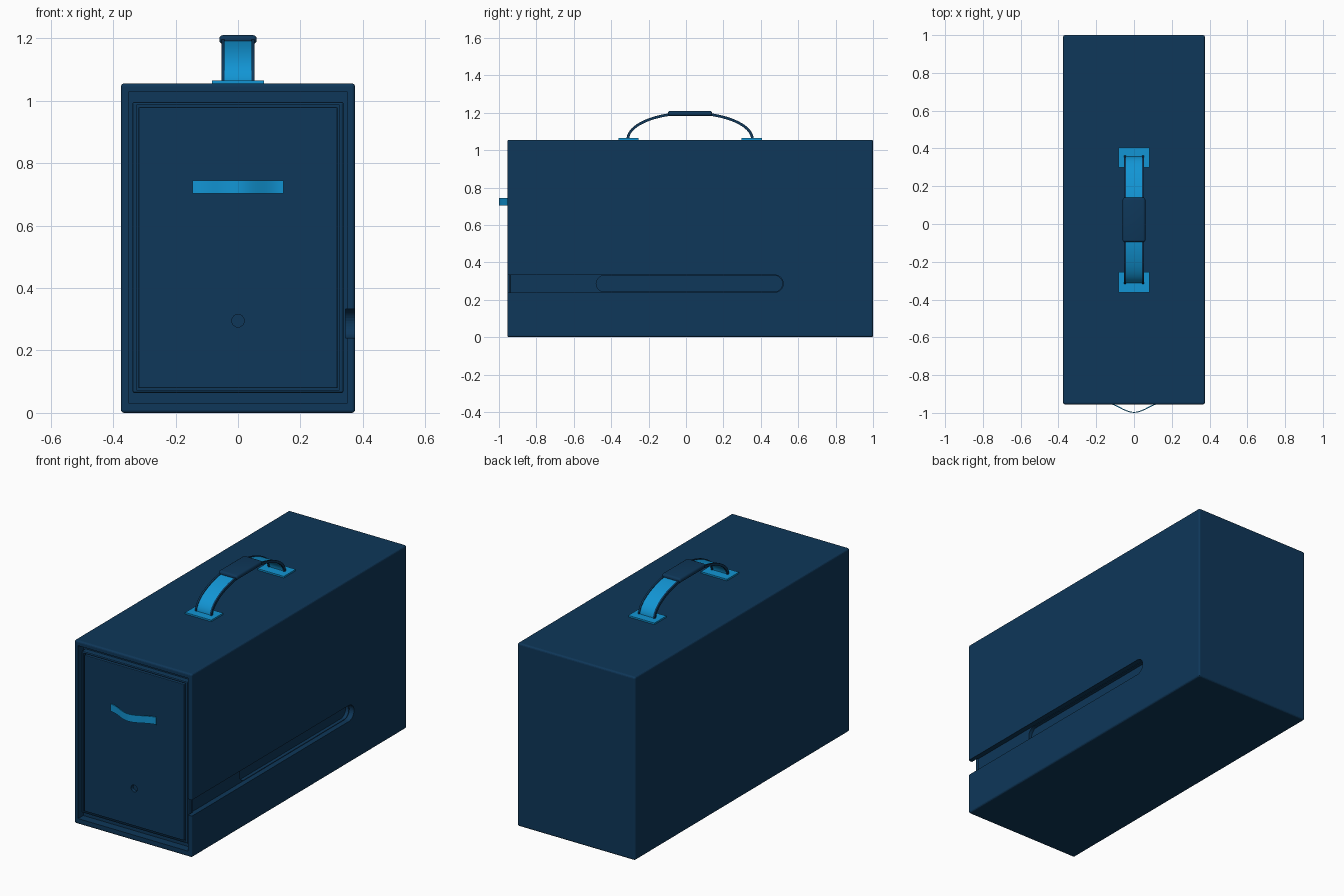
import bpy, bmesh, math
from mathutils import Vector

if "Cube" in bpy.data.objects:
    bpy.data.objects.remove(bpy.data.objects["Cube"], do_unlink=True)


def material(name, rgb):
    m = bpy.data.materials.new(name)
    m.use_nodes = True
    m.diffuse_color = (*rgb, 1)
    m.node_tree.nodes["Principled BSDF"].inputs["Base Color"].default_value = (*rgb, 1)
    return m


NAVY = material("navy blue", (0.0044, 0.038, 0.1))
AZURE = material("azure blue", (0.006, 0.3, 0.66))


def finish(name, bm, mat, smooth=False):
    bmesh.ops.recalc_face_normals(bm, faces=bm.faces)
    me = bpy.data.meshes.new(name)
    bm.to_mesh(me)
    bm.free()
    me.materials.append(mat)
    ob = bpy.data.objects.new(name, me)
    bpy.context.collection.objects.link(ob)
    if smooth:
        activate(ob)
        bpy.ops.object.shade_smooth_by_angle(angle=math.radians(40))
    return ob


def activate(ob):
    bpy.ops.object.select_all(action='DESELECT')
    ob.select_set(True)
    bpy.context.view_layer.objects.active = ob


def box(name, lo, hi, mat, bevel=0, segments=2, smooth=False):
    bm = bmesh.new()
    bmesh.ops.create_cube(bm, size=1)
    for v in bm.verts:
        v.co = [l + (c + 0.5) * (h - l) for l, h, c in zip(lo, hi, v.co)]
    if bevel:
        bmesh.ops.bevel(bm, geom=bm.edges[:], offset=bevel, segments=segments,
                        affect='EDGES', profile=0.5)
    return finish(name, bm, mat, smooth)


def prism(name, points, push):
    """Extrude a closed outline along a vector."""
    bm = bmesh.new()
    face = bm.faces.new([bm.verts.new(p) for p in points])
    ext = bmesh.ops.extrude_face_region(bm, geom=[face])
    bmesh.ops.translate(bm, vec=push, verts=[g for g in ext["geom"] if isinstance(g, bmesh.types.BMVert)])
    return finish(name, bm, NAVY)


def cut(target, cutter):
    mod = target.modifiers.new("cut", 'BOOLEAN')
    mod.operation, mod.solver, mod.object = 'DIFFERENCE', 'EXACT', cutter
    activate(target)
    bpy.ops.object.modifier_apply(modifier=mod.name)
    bpy.data.objects.remove(cutter, do_unlink=True)


def ribbon(name, path, across, thick, mat):
    """Thin strip swept along a path, thickened along the path normal."""
    bm = bmesh.new()
    rows = []
    for i, p in enumerate(path):
        t = (path[min(i + 1, len(path) - 1)] - path[max(i - 1, 0)]).normalized()
        n = t.cross(across).normalized() * thick / 2
        rows.append([bm.verts.new(p + a + b) for a, b in
                     ((across, n), (across, -n), (-across, -n), (-across, n))])
    for r, s in zip(rows, rows[1:]):
        for k in range(4):
            bm.faces.new((r[k], r[(k + 1) % 4], s[(k + 1) % 4], s[k]))
    bm.faces.new(rows[0])
    bm.faces.new(rows[-1])
    return finish(name, bm, mat, True)


def stadium(x, y0, y1, z, r, n=16):
    pts = []
    for centre, start in ((y1 - r, -90), (y0 + r, 90)):
        for i in range(n + 1):
            a = math.radians(start + 180 * i / n)
            pts.append((x, centre + r * math.cos(a), z + r * math.sin(a)))
    return pts


# Case with front opening and stepped side slot
case = box("case", (-0.375, -0.955, 0), (0.375, 1, 1.055), NAVY, 0.01, 3)
cut(case, box("opening", (-0.35, -1.2, 0.032), (0.35, -0.908, 1.028), NAVY))
cut(case, prism("slot", stadium(0.345, -1.3, 0.52, 0.286, 0.046), (0.1, 0, 0)))
cut(case, prism("deep_slot", stadium(0.325, -0.48, 0.515, 0.286, 0.043), (0.1, 0, 0)))

# Raised frame around the door
frame = box("door_frame", (-0.338, -0.94, 0.064), (0.338, -0.9, 0.996), NAVY, 0.006)
cut(frame, box("frame_hole", (-0.325, -1.2, 0.073), (0.325, -0.8, 0.986), NAVY))

# Door with a round keyhole
door = box("door", (-0.319, -0.945, 0.079), (0.319, -0.9, 0.979), NAVY, 0.004)
ring = [(0.02 * math.cos(i * math.pi / 12), -1, 0.295 + 0.02 * math.sin(i * math.pi / 12))
        for i in range(24)]
cut(door, prism("keyhole", ring, (0, 0.075, 0)))

# Bowed pull strap on the door
pull = [Vector((x, -0.949 - 0.024 * (1 + math.cos(math.pi * x / 0.145)), 0.724))
        for x in [0.145 * (i / 16 - 1) for i in range(33)]]
ribbon("door_pull", pull, Vector((0, 0, 0.021)), 0.005, AZURE)

# Arched carrying strap with dark piping
MID = 0.022
arc = [Vector((0, MID - 0.333 * math.cos(a), 1.058 + 0.14 * math.sin(a)))
       for a in [math.pi * i / 40 for i in range(41)]]
ribbon("handle_strap", arc, Vector((0.046, 0, 0)), 0.006, AZURE)
for side, name in ((-1, "right"), (1, "left")):
    off = Vector((side * 0.048, 0, 0))
    ribbon(f"handle_piping_{name}", [p + off for p in arc], Vector((0.005, 0, 0)), 0.014, NAVY)

# Grip sleeve and strap feet
box("handle_grip", (-0.06, MID - 0.118, 1.182), (0.06, MID + 0.118, 1.21), NAVY, 0.012, 4, True)
for side, name in ((-1, "front"), (1, "back")):
    y = MID + side * 0.33
    box(f"handle_foot_{name}", (-0.083, y - 0.054, 1.05), (0.083, y + 0.054, 1.064), AZURE)
